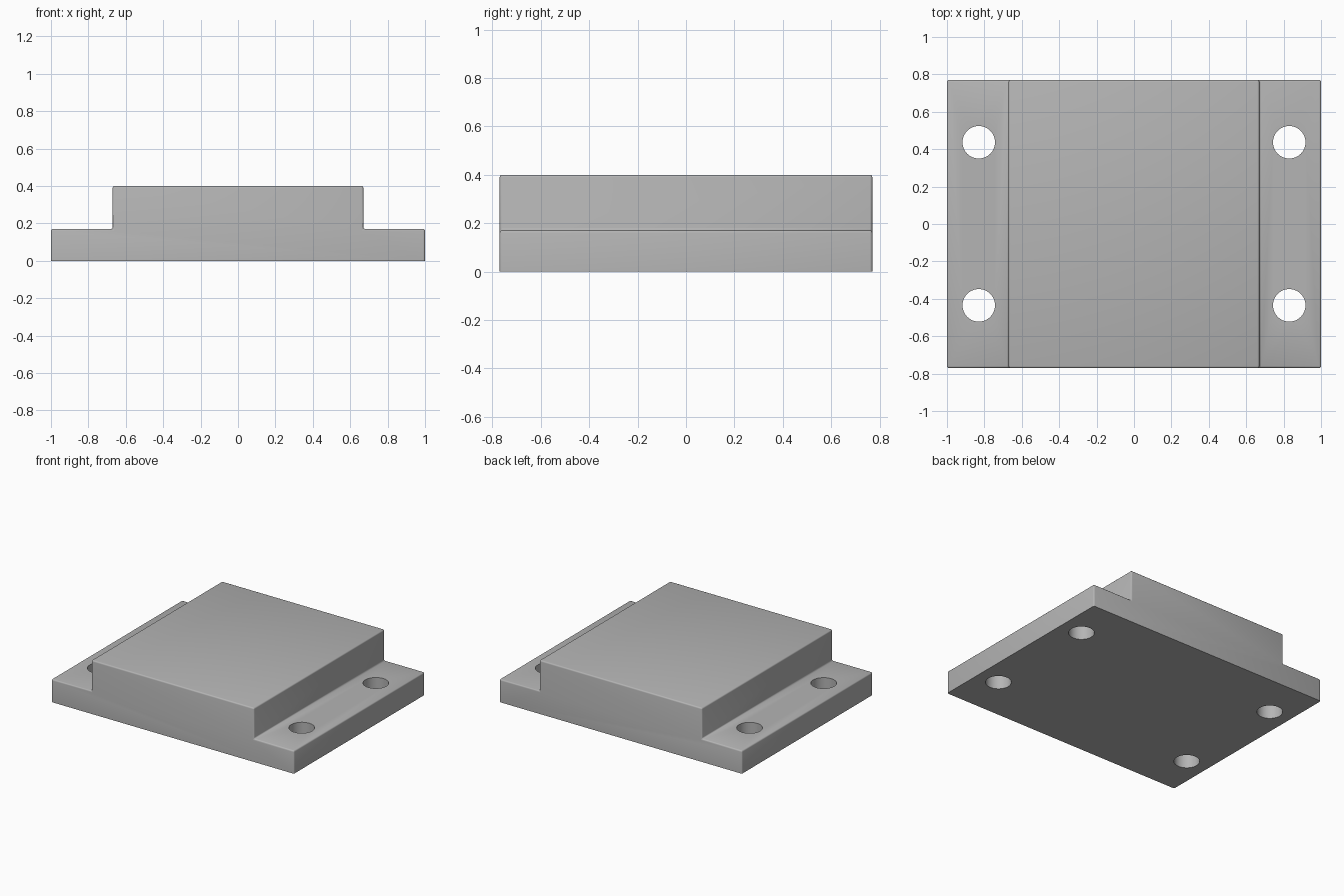
import bpy, bmesh, math
from mathutils import Matrix

cube = bpy.data.objects.get("Cube")
if cube:
    bpy.data.objects.remove(cube, do_unlink=True)

HALF_DEPTH = 0.77
EDGE = 0.01

# Plain grey finish
grey = bpy.data.materials.new("grey")
grey.use_nodes = True
colour = (0.46, 0.46, 0.46, 1)
grey.diffuse_color = colour
grey.node_tree.nodes["Principled BSDF"].inputs["Base Color"].default_value = colour


def make_object(name, bm):
    bmesh.ops.recalc_face_normals(bm, faces=bm.faces)
    mesh = bpy.data.meshes.new(name)
    bm.to_mesh(mesh)
    bm.free()
    mesh.materials.append(grey)
    obj = bpy.data.objects.new(name, mesh)
    bpy.context.collection.objects.link(obj)
    return obj


# Stepped block: half profile mirrored, then extruded front to back
half = [(1, 0), (1, 0.17), (0.67, 0.17), (0.67, 0.4)]
profile = half + [(-x, z) for x, z in reversed(half)]
bm = bmesh.new()
face = bm.faces.new([bm.verts.new((x, -HALF_DEPTH, z)) for x, z in profile])
new = bmesh.ops.extrude_face_region(bm, geom=[face])["geom"]
bmesh.ops.translate(bm, vec=(0, 2 * HALF_DEPTH, 0),
                    verts=[v for v in new if isinstance(v, bmesh.types.BMVert)])
bmesh.ops.recalc_face_normals(bm, faces=bm.faces)

# Soften every edge except those around the flat underside
edges = [e for e in bm.edges if max(v.co.z for v in e.verts) > 0.01]
bmesh.ops.bevel(bm, geom=edges, offset=EDGE, segments=3, profile=0.5,
                affect='EDGES', clamp_overlap=True)
block = make_object("stepped_block", bm)

# Four bolt holes through the flanges
bm = bmesh.new()
for x in (-0.83, 0.83):
    for y in (-0.435, 0.437):
        bmesh.ops.create_cone(bm, cap_ends=True, segments=48, radius1=0.087,
                              radius2=0.087, depth=1,
                              matrix=Matrix.Translation((x, y, 0.1)))
cutter = make_object("bolt_hole_cutter", bm)
cutter.hide_render = True
cutter.hide_viewport = True

holes = block.modifiers.new("bolt_holes", 'BOOLEAN')
holes.operation = 'DIFFERENCE'
holes.solver = 'EXACT'
holes.object = cutter

# Apply the cut, discard the cutter and shade smooth with sharp edges
bpy.ops.object.select_all(action='DESELECT')
bpy.context.view_layer.objects.active = block
block.select_set(True)
bpy.ops.object.modifier_apply(modifier=holes.name)
bpy.data.objects.remove(cutter, do_unlink=True)
bpy.ops.object.shade_smooth_by_angle(angle=math.radians(35))
